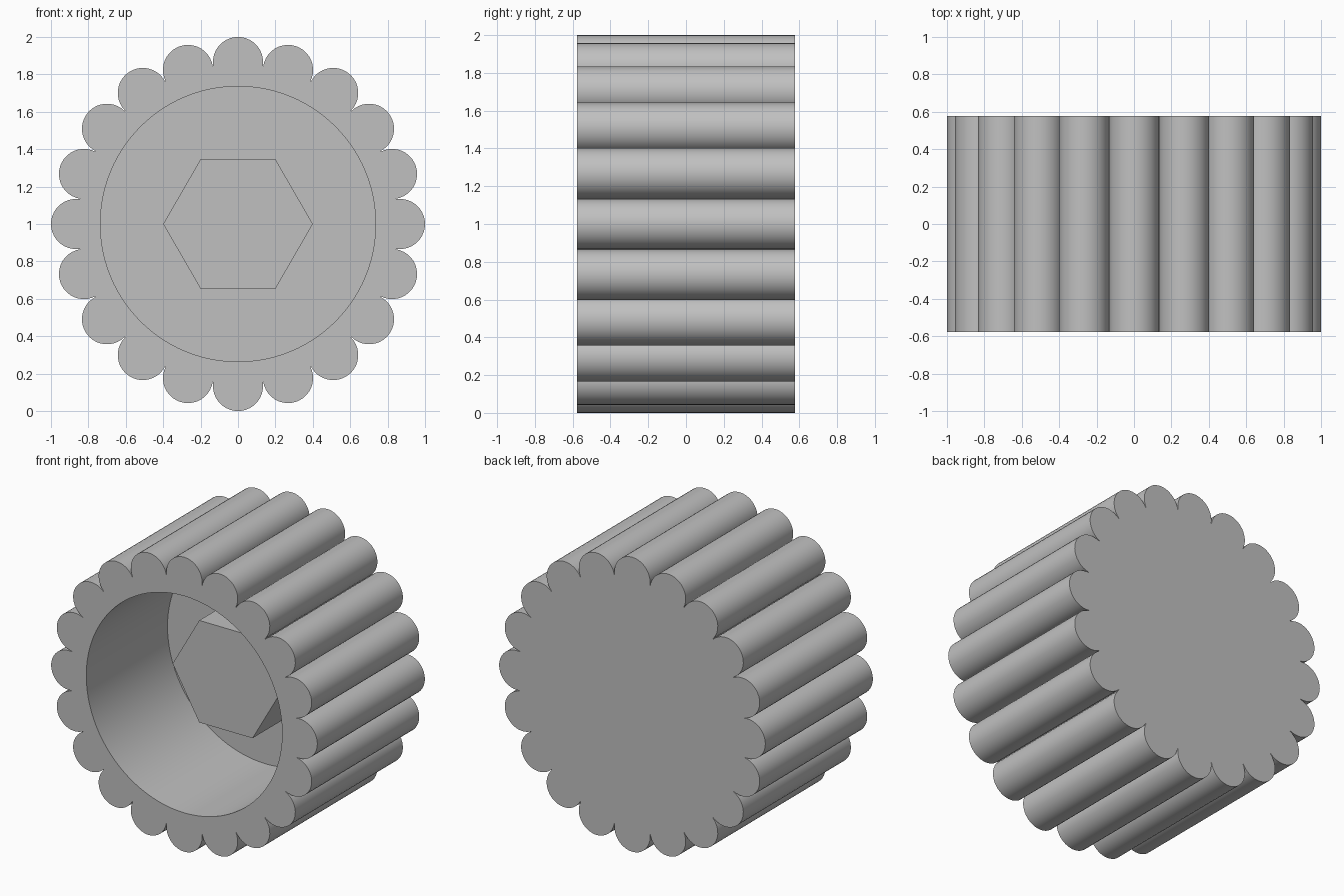
import bpy, bmesh
from math import sin, cos, pi, acos
from mathutils import Matrix

if "Cube" in bpy.data.objects:
    bpy.data.objects.remove(bpy.data.objects["Cube"], do_unlink=True)

HALF = 0.577          # half of the depth along y
LOBES = 20
LOBE_R = 0.134        # radius of each grip lobe
RING_R = 1 - LOBE_R   # circle the lobe centres sit on
BORE_R = 0.736
FLOOR_Y = 0.295       # bottom of the bore
POST_Y = -0.13        # front end of the hex post

grey = bpy.data.materials.new("plain_grey")
grey.use_nodes = True
colour = (0.53, 0.53, 0.53, 1)
grey.diffuse_color = colour
grey.node_tree.nodes["Principled BSDF"].inputs["Base Color"].default_value = colour


def prism(name, outline, y0, y1):
    """Extrude an (x, z) outline from y0 to y1."""
    bm = bmesh.new()
    face = bm.faces.new([bm.verts.new((x, y0, z + 1)) for x, z in outline])
    out = bmesh.ops.extrude_face_region(bm, geom=[face], use_keep_orig=True)
    verts = [v for v in out["geom"] if isinstance(v, bmesh.types.BMVert)]
    bmesh.ops.translate(bm, vec=(0, y1 - y0, 0), verts=verts)
    bmesh.ops.recalc_face_normals(bm, faces=bm.faces)
    mesh = bpy.data.meshes.new(name)
    bm.to_mesh(mesh)
    bm.free()
    mesh.materials.append(grey)
    obj = bpy.data.objects.new(name, mesh)
    bpy.context.collection.objects.link(obj)
    return obj


def circle(radius, count):
    return [(radius * cos(2 * pi * i / count), radius * sin(2 * pi * i / count))
            for i in range(count)]


# Scalloped outline: one arc per lobe, ending just short of its neighbours
outline = []
steps = 20
reach = pi / 2 + pi / LOBES
for k in range(LOBES):
    a = 2 * pi * k / LOBES
    for i in range(steps + 1):
        t = a - reach + 2 * reach * i / steps
        outline.append((RING_R * cos(a) + LOBE_R * cos(t),
                        RING_R * sin(a) + LOBE_R * sin(t)))

# Knob body with a blind round bore in its front
body = prism("knob_body", outline, -HALF, HALF)
cutter = prism("bore_cutter", circle(BORE_R, 96), -HALF - 0.2, FLOOR_Y)
cut = body.modifiers.new("bore", "BOOLEAN")
cut.operation = "DIFFERENCE"
cut.solver = "EXACT"
cut.object = cutter
bpy.context.view_layer.objects.active = body
body.select_set(True)
bpy.ops.object.modifier_apply(modifier=cut.name)
bpy.data.objects.remove(cutter, do_unlink=True)

# Smooth lobes and bore, sharp rims
bpy.ops.object.select_all(action="DESELECT")
body.select_set(True)
bpy.ops.object.shade_smooth_by_angle(angle=pi / 6)

# Hexagonal post standing on the bore floor
prism("hex_post", circle(0.4, 6), POST_Y, FLOOR_Y + 0.01)
